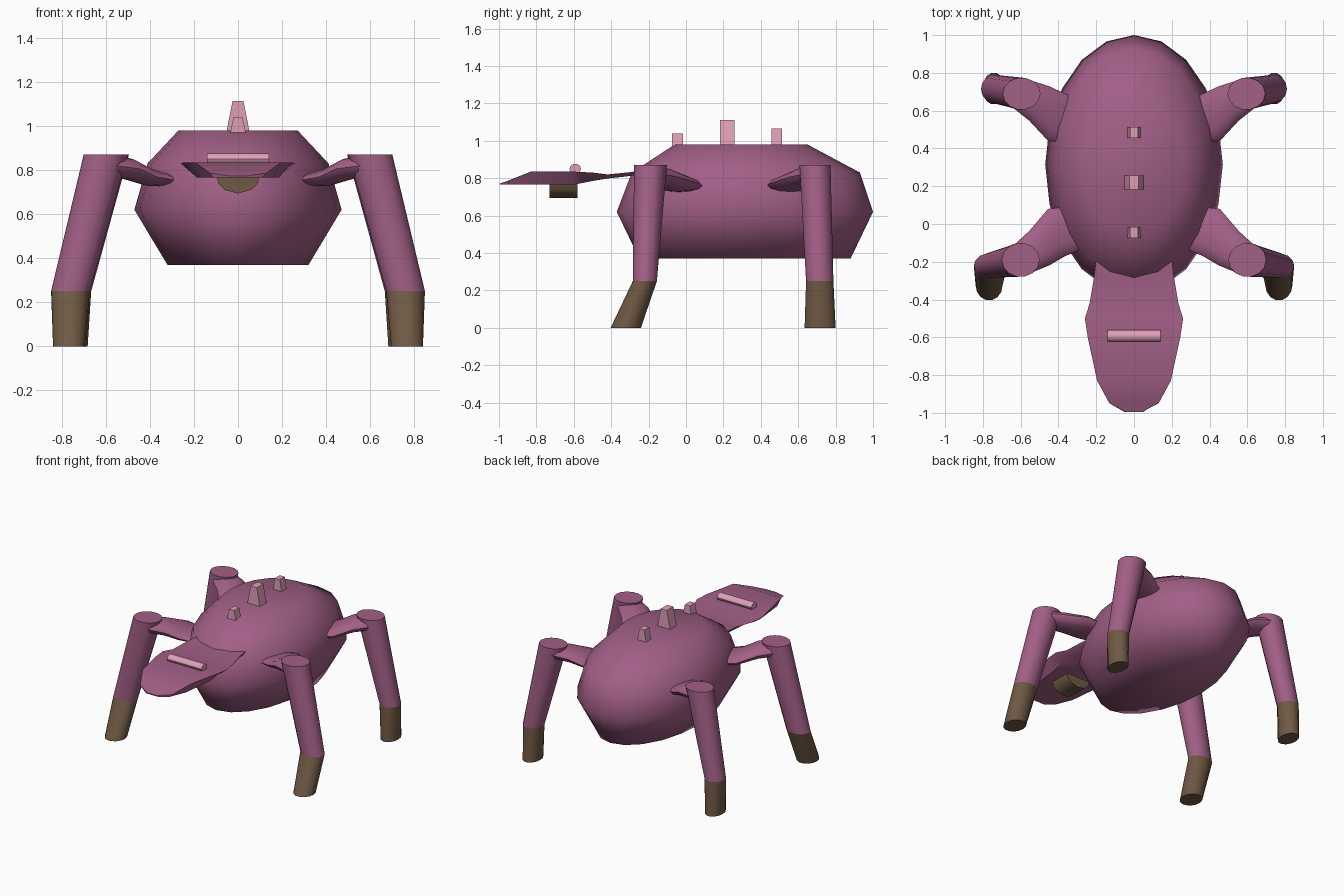
import bpy, bmesh, math
from mathutils import Vector

if "Cube" in bpy.data.objects:
    bpy.data.objects.remove(bpy.data.objects["Cube"])


def material(name, rgb):
    m = bpy.data.materials.new(name)
    m.diffuse_color = (*rgb, 1)
    m.use_nodes = True
    m.node_tree.nodes["Principled BSDF"].inputs["Base Color"].default_value = m.diffuse_color
    return m


HIDE = material("purple hide", (0.36, 0.115, 0.24))
PINK = material("pale pink", (0.74, 0.35, 0.47))
BROWN = material("dark brown", (0.16, 0.10, 0.058))


def ellipse(center, u, v, n):
    """Closed ring of points around a centre with half axes u and v."""
    c, u, v = Vector(center), Vector(u), Vector(v)
    angles = [2 * math.pi * i / n for i in range(n)]
    return [c + u * math.cos(a) + v * math.sin(a) for a in angles]


def loft(name, rings, mat, angle=40):
    """Skin a list of equal rings and cap both ends."""
    bm = bmesh.new()
    rows = [[bm.verts.new(p) for p in ring] for ring in rings]
    for a, b in zip(rows, rows[1:]):
        n = len(a)
        for i in range(n):
            j = (i + 1) % n
            bm.faces.new((a[i], a[j], b[j], b[i]))
    bm.faces.new(rows[0])
    bm.faces.new(rows[-1])
    bmesh.ops.recalc_face_normals(bm, faces=bm.faces)
    mesh = bpy.data.meshes.new(name)
    bm.to_mesh(mesh)
    bm.free()
    ob = bpy.data.objects.new(name, mesh)
    bpy.context.collection.objects.link(ob)
    mesh.materials.append(mat)
    bpy.ops.object.select_all(action='DESELECT')
    ob.select_set(True)
    bpy.context.view_layer.objects.active = ob
    bpy.ops.object.shade_smooth_by_angle(angle=math.radians(angle))
    return ob


# Body: stacked ellipses (height, centre y, half width, half length)
levels = [(0.37, 0.315, 0.32, 0.565), (0.62, 0.315, 0.47, 0.685),
          (0.83, 0.32, 0.41, 0.61), (0.98, 0.295, 0.27, 0.355)]
loft("body", [ellipse((0, y, z), (w, 0, 0), (0, l, 0), 20)
              for z, y, w, l in levels], HIDE, 65)

# Head: flat snout sections (y, top half width, bottom half width, top z, bottom z)
sections = [(-0.995, 0.04, 0.05, 0.772, 0.765), (-0.95, 0.13, 0.11, 0.787, 0.765),
            (-0.83, 0.195, 0.16, 0.835, 0.765), (-0.60, 0.245, 0.185, 0.835, 0.765),
            (-0.50, 0.26, 0.20, 0.83, 0.785), (-0.42, 0.235, 0.19, 0.82, 0.798),
            (-0.27, 0.21, 0.20, 0.835, 0.815), (-0.18, 0.20, 0.19, 0.835, 0.815)]
loft("head", [[Vector(p) for p in ((-t, y, zt), (t, y, zt), (b, y, zb), (-b, y, zb))]
              for y, t, b, zt, zb in sections], HIDE)

# Jaw: short half-round block under the head
jaw_profile = [(-0.10, 0.78), (-0.09, 0.74), (-0.06, 0.71), (0, 0.693),
               (0.06, 0.71), (0.09, 0.74), (0.10, 0.78)]
loft("jaw", [[Vector((x, y, z)) for x, z in jaw_profile] for y in (-0.73, -0.58)], BROWN)

# Brow: rounded bar across the head
loft("brow_bar", [ellipse((x, -0.592, 0.85), (0, 0.031, 0), (0, 0, 0.027), 10)
                  for x in (-0.14, 0.14)], PINK)

# Spines along the back (y, half depth, base half width, top half width, top z)
for i, (y, d, b, t, top) in enumerate([(-0.045, 0.03, 0.035, 0.02, 1.04),
                                       (0.22, 0.038, 0.053, 0.025, 1.112),
                                       (0.485, 0.029, 0.036, 0.02, 1.065)]):
    rings = [[Vector((sx * w, y + sy * d, z))
              for sx, sy in ((-1, -1), (1, -1), (1, 1), (-1, 1))]
             for z, w in ((0.97, b), (top, t))]
    loft(f"back_spine_{i + 1}", rings, PINK, 30)

# Legs: every pair has a flattened arm, a shin and a foot
# ring = (x, y, z, half width, half depth)
legs = {
    "front": dict(y=-0.045, s=1, knee=(0.60, -0.19, 0.87, 0.10, 0.09),
                  ankle=(0.76, -0.22, 0.25, 0.088, 0.066),
                  sole=(0.767, -0.322, 0, 0.072, 0.083)),
    "rear": dict(y=0.565, s=-1, knee=(0.595, 0.69, 0.87, 0.10, 0.085),
                 ankle=(0.738, 0.715, 0.25, 0.072, 0.075),
                 sole=(0.742, 0.717, 0, 0.06, 0.085)),
}
for pair, leg in legs.items():
    for side, m in (("right", 1), ("left", -1)):
        def ring(r):
            x, y, z, w, d = r
            return ellipse((m * x, y, z), (w, 0, 0), (0, d, 0), 14)

        s, hy = leg["s"], leg["y"]
        ky = leg["knee"][1]
        arm = [((0.33, hy + 0.02 * s, 0.755), (0.04, 0.115 * s), 0.03),
               ((0.41, hy, 0.768), (0.045, 0.125 * s), 0.04),
               ((0.50, (hy + ky) / 2 - 0.01 * s, 0.805), (0.055, 0.09 * s), 0.05),
               ((0.60, ky, 0.82), (0.04, 0.075 * s), 0.048)]
        loft(f"{pair}_{side}_arm",
             [ellipse((m * c[0], c[1], c[2]), (m * w[0], w[1], 0), (0, 0, h), 12)
              for c, w, h in arm], HIDE, 50)
        loft(f"{pair}_{side}_shin", [ring(leg["knee"]), ring(leg["ankle"])], HIDE)
        loft(f"{pair}_{side}_foot", [ring(leg["ankle"]), ring(leg["sole"])], BROWN)
